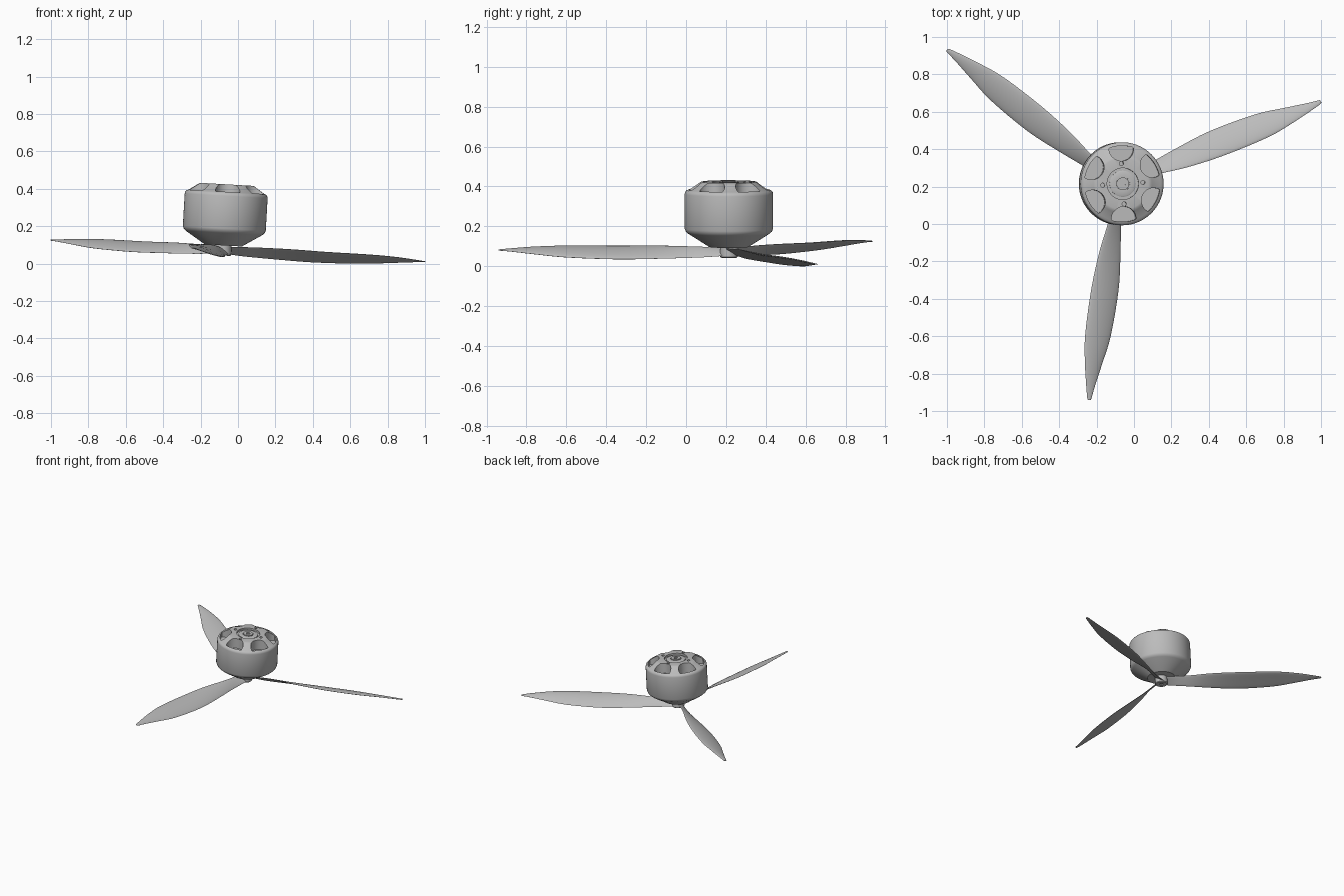
import bpy, bmesh, math
from mathutils import Matrix, Vector

cube = bpy.data.objects.get("Cube")
if cube:
    bpy.data.objects.remove(cube, do_unlink=True)

grey = bpy.data.materials.new("plain_grey")
grey.use_nodes = True
colour = (0.5, 0.5, 0.5, 1)
grey.diffuse_color = colour
grey.node_tree.nodes["Principled BSDF"].inputs["Base Color"].default_value = colour

# Whole assembly leans slightly towards +x around the hub
PLACE = Matrix.Translation((-0.08, 0.215, 0.072)) @ Matrix.Rotation(math.radians(3.3), 4, 'Y')


def make_object(name, bm):
    bmesh.ops.remove_doubles(bm, verts=bm.verts, dist=1e-5)
    bmesh.ops.recalc_face_normals(bm, faces=bm.faces)
    mesh = bpy.data.meshes.new(name)
    bm.to_mesh(mesh)
    bm.free()
    mesh.materials.append(grey)
    obj = bpy.data.objects.new(name, mesh)
    bpy.context.collection.objects.link(obj)
    obj.matrix_world = PLACE
    return obj


def activate(obj):
    bpy.ops.object.select_all(action='DESELECT')
    obj.select_set(True)
    bpy.context.view_layer.objects.active = obj


def smooth(obj, angle=32):
    activate(obj)
    bpy.ops.object.shade_smooth_by_angle(angle=math.radians(angle))


def lathe(name, profile, steps=72):
    """Spin a (radius, height) profile about the local z axis."""
    bm = bmesh.new()
    verts = [bm.verts.new((r, 0, z)) for r, z in profile]
    edges = [bm.edges.new(pair) for pair in zip(verts, verts[1:])]
    bmesh.ops.spin(bm, geom=verts + edges, cent=(0, 0, 0), axis=(0, 0, 1),
                   angle=math.tau, steps=steps, use_duplicate=False)
    return make_object(name, bm)


def add_prism(bm, outline, low, high):
    base = [bm.verts.new((x, y, low)) for x, y in outline]
    cap = [bm.verts.new((x, y, high)) for x, y in outline]
    bm.faces.new(base[::-1])
    bm.faces.new(cap)
    n = len(base)
    for i in range(n):
        j = (i + 1) % n
        bm.faces.new((base[i], base[j], cap[j], cap[i]))


def disc(cx, cy, radius, count, limit=9):
    """Circle outline, kept within a limiting radius of the axis."""
    points = []
    for i in range(count):
        a = math.tau * i / count
        p = Vector((cx + radius * math.cos(a), cy + radius * math.sin(a)))
        if p.length > limit:
            p *= limit / p.length
        points.append(p)
    return points


# Motor can: cone below, straight wall, sloping shoulder, flat top
motor = lathe("motor_can", [
    (0, .025), (.1, .025), (.107, .03), (.205, .092), (.216, .102), (.222, .116),
    (.222, .29), (.22, .3), (.213, .308), (.203, .312),
    (.157, .343), (.149, .349), (.138, .352), (0, .352)])

# Pockets: shoulder windows, screw holes and central recess
bm = bmesh.new()
for k in range(6):
    a = math.radians(32 + 60 * k)
    add_prism(bm, disc(.188 * math.cos(a), .188 * math.sin(a), .066, 36, .203), .275, .4)
for k in range(4):
    a = math.radians(4 + 90 * k)
    add_prism(bm, disc(.108 * math.cos(a), .108 * math.sin(a), .011, 16), .33, .4)
add_prism(bm, disc(0, 0, .084, 48), .338, .4)
cutter = make_object("pocket_cutter", bm)
cutter.hide_render = True
cut = motor.modifiers.new("pockets", 'BOOLEAN')
cut.object = cutter
cut.solver = 'EXACT'
activate(motor)
bpy.ops.object.modifier_apply(modifier=cut.name)
bpy.data.objects.remove(cutter, do_unlink=True)
smooth(motor)

# Stepped ring and shaft end inside the central recess
smooth(lathe("shaft_boss", [
    (.07, .33), (.07, .344), (.064, .347), (.038, .347), (.038, .342),
    (.034, .342), (.034, .352), (.014, .352), (.014, .344), (0, .344)], 48))

# Propeller hub under the motor
smooth(lathe("propeller_hub", [
    (0, -.022), (.014, -.022), (.014, -.029), (.04, -.029), (.045, -.024),
    (.045, .03), (0, .03)], 40))

# Blade stations: distance, left edge, right edge, left height, right height
STATIONS = [
    (.02, -.034, .03, .018, -.018), (.12, -.043, .018, .022, -.026),
    (.215, -.062, .012, .024, -.03), (.365, -.107, .01, .024, -.034),
    (.565, -.15, .0, .02, -.037), (.815, -.183, -.043, .019, -.03),
    (.965, -.183, -.09, .015, -.018), (1.08, -.176, -.128, .007, -.007),
    (1.145, -.17, -.147, .001, -.002), (1.156, -.164, -.152, .0, -.001)]


def spline(points, per_span):
    """Smooth curve through every station."""
    pts = [Vector(p) for p in points]
    pts = [pts[0]] + pts + [pts[-1]]
    out = []
    for a, b, c, d in zip(pts, pts[1:], pts[2:], pts[3:]):
        for i in range(per_span):
            t = i / per_span
            out.append(b + (c - a) * (t / 2) + (a * 2 - b * 5 + c * 4 - d) * (t * t / 2)
                       + (b * 3 - a - c * 3 + d) * (t ** 3 / 2))
    return out + [pts[-1]]


def make_blade(name, turn):
    bm = bmesh.new()
    rings = []
    half = 10
    for s, left, right, z_left, z_right in spline(STATIONS, 4):
        chord = right - left
        thick = .05 * chord + .002
        ring = []
        for i in range(2 * half):
            a = math.pi * i / half
            t = (1 - math.cos(a)) / 2
            z = z_left + (z_right - z_left) * t
            z += .16 * chord * t * (1 - t) + thick * math.sin(a)
            ring.append(bm.verts.new((left + chord * t, -s, z)))
        rings.append(ring)
    n = 2 * half
    for lower, upper in zip(rings, rings[1:]):
        for i in range(n):
            j = (i + 1) % n
            bm.faces.new((lower[i], lower[j], upper[j], upper[i]))
    bm.faces.new(rings[0])
    bm.faces.new(rings[-1])
    bmesh.ops.rotate(bm, verts=bm.verts, matrix=Matrix.Rotation(turn, 3, 'Z'))
    smooth(make_object(name, bm), 50)


# Three equal blades
for index, label in enumerate(("front_blade", "left_blade", "right_blade")):
    make_blade(label, math.tau * index / 3)
